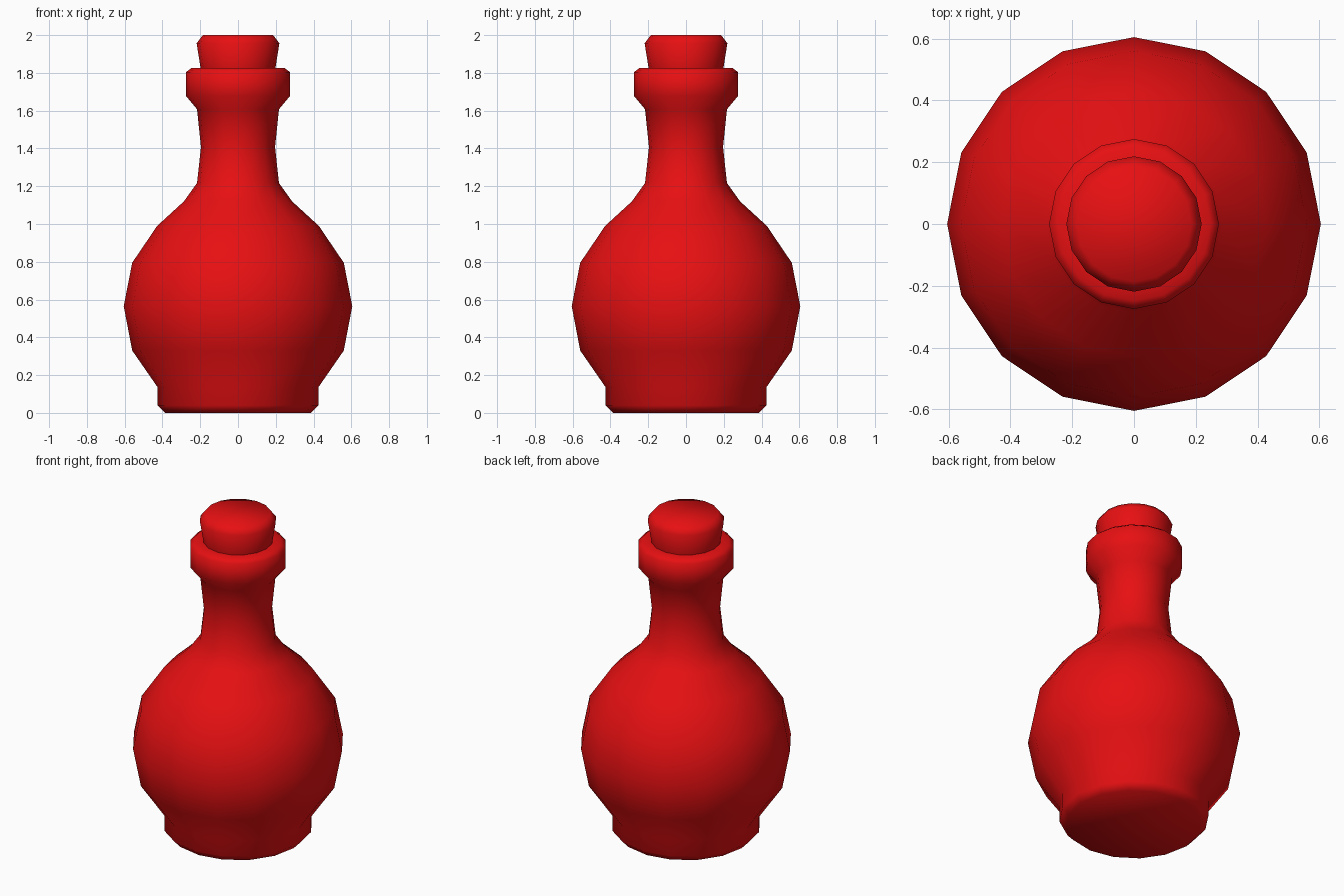
import bpy, bmesh
from math import sin, cos, tau

if "Cube" in bpy.data.objects:
    bpy.data.objects.remove(bpy.data.objects["Cube"])

SIDES = 16

red = bpy.data.materials.new("red")
red.diffuse_color = (0.8, 0.005, 0.006, 1)
red.use_nodes = True
red.node_tree.nodes["Principled BSDF"].inputs["Base Color"].default_value = red.diffuse_color


def lathe(name, profile):
    """Revolve (radius, z) points around z and cap both ends."""
    bm = bmesh.new()
    rings = [[bm.verts.new((r * cos(tau * i / SIDES), r * sin(tau * i / SIDES), z))
              for i in range(SIDES)] for r, z in profile]
    for low, high in zip(rings, rings[1:]):
        for i in range(SIDES):
            j = (i + 1) % SIDES
            bm.faces.new((low[i], low[j], high[j], high[i]))
    bm.faces.new(rings[0][::-1])
    bm.faces.new(rings[-1])
    for face in bm.faces:
        face.smooth = True
    mesh = bpy.data.meshes.new(name)
    bm.to_mesh(mesh)
    bm.free()
    mesh.materials.append(red)
    obj = bpy.data.objects.new(name, mesh)
    bpy.context.collection.objects.link(obj)
    return obj


# Bottle: foot, round belly, pinched neck and collar
lathe("bottle", [
    (0.387, 0.0), (0.425, 0.04), (0.425, 0.135),
    (0.56, 0.33), (0.605, 0.565), (0.56, 0.795), (0.428, 0.99),
    (0.286, 1.12), (0.217, 1.217), (0.196, 1.407), (0.217, 1.608),
    (0.275, 1.677), (0.275, 1.804), (0.248, 1.825), (0.18, 1.825),
])

# Stopper: flared plug seated in the collar
lathe("stopper", [(0.185, 1.74), (0.198, 1.825), (0.219, 1.957), (0.186, 2.0)])
